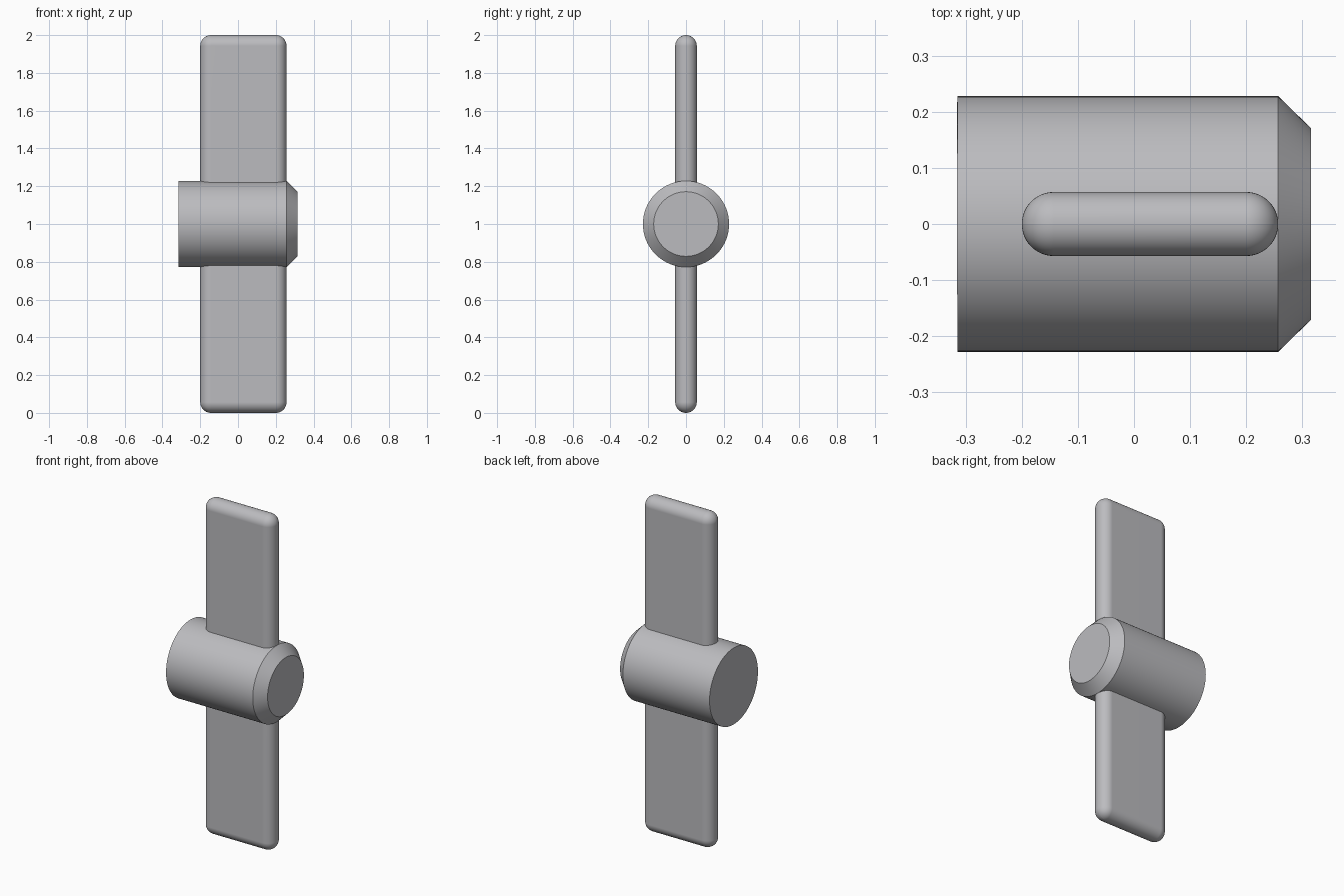
import bpy
import bmesh
import math
from mathutils import Matrix

cube = bpy.data.objects.get("Cube")
if cube:
    bpy.data.objects.remove(cube, do_unlink=True)

HUB_Z = 1.0
HUB_RADIUS, TIP_RADIUS = 0.228, 0.171
HUB_BACK, HUB_SHOULDER, HUB_TIP = -0.315, 0.257, 0.315
BLADE_X = (-0.2, 0.257)
BLADE_THICKNESS = 0.114

# Single plain metal colour
metal = bpy.data.materials.new("grey_metal")
metal.use_nodes = True
GREY = (0.5, 0.5, 0.52, 1)
metal.diffuse_color = GREY
metal.node_tree.nodes["Principled BSDF"].inputs["Base Color"].default_value = GREY


def finish(name, bm):
    """Turn a bmesh into a smooth-shaded object with sharp edges kept."""
    bmesh.ops.recalc_face_normals(bm, faces=bm.faces)
    mesh = bpy.data.meshes.new(name)
    bm.to_mesh(mesh)
    bm.free()
    mesh.materials.append(metal)
    obj = bpy.data.objects.new(name, mesh)
    bpy.context.collection.objects.link(obj)
    bpy.ops.object.select_all(action='DESELECT')
    obj.select_set(True)
    bpy.context.view_layer.objects.active = obj
    bpy.ops.object.shade_smooth_by_angle(angle=math.radians(30))
    normals = obj.modifiers.new("weighted_normals", 'WEIGHTED_NORMAL')
    normals.keep_sharp = True
    return obj


# Hub: round barrel along x with a chamfered nose
bm = bmesh.new()
profile = [(HUB_BACK, HUB_RADIUS), (HUB_SHOULDER, HUB_RADIUS), (HUB_TIP, TIP_RADIUS)]
rings = []
for x, radius in profile:
    place = Matrix.Translation((x, 0, HUB_Z)) @ Matrix.Rotation(math.pi / 2, 4, 'Y')
    ring = bmesh.ops.create_circle(bm, segments=96, radius=radius, matrix=place)
    rings.append(ring["verts"])
for a, b in zip(rings, rings[1:]):
    for i in range(len(a)):
        j = (i + 1) % len(a)
        bm.faces.new((a[i], a[j], b[j], b[i]))
for ring in (rings[0], rings[-1]):
    bm.faces.new(ring)
finish("hub", bm)

# Blades: one flat bar through the hub, with fully rounded edges and corners
bm = bmesh.new()
width = BLADE_X[1] - BLADE_X[0]
place = Matrix.Translation((sum(BLADE_X) / 2, 0, HUB_Z))
size = Matrix.Diagonal((width, BLADE_THICKNESS, 2, 1))
bmesh.ops.create_cube(bm, size=1, matrix=place @ size)
bmesh.ops.bevel(bm, geom=bm.edges[:], offset=BLADE_THICKNESS * 0.499,
                segments=12, profile=0.5, affect='EDGES')
finish("blades", bm)
